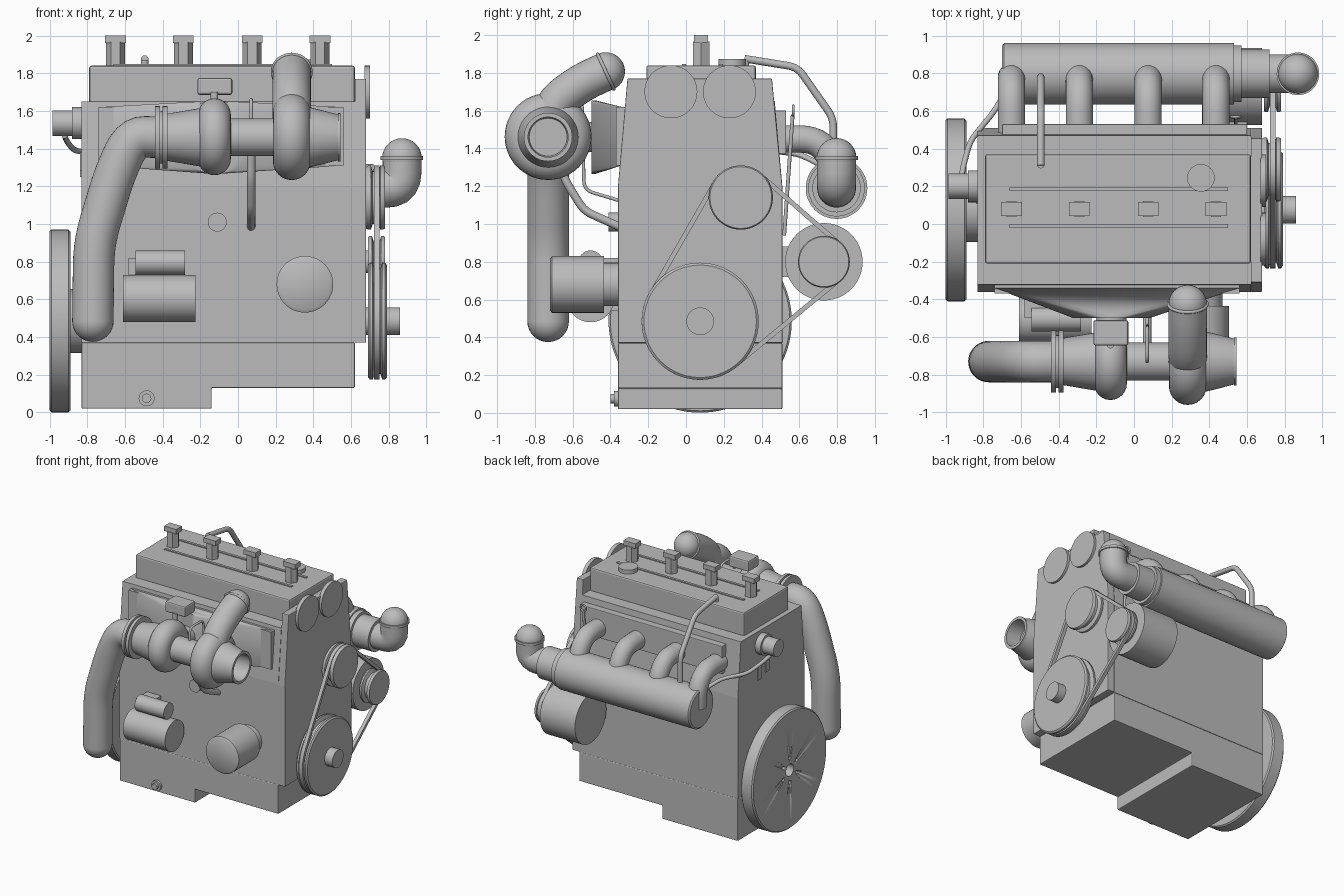
import bpy, bmesh, math
from mathutils import Vector

cube = bpy.data.objects.get("Cube")
if cube:
    bpy.data.objects.remove(cube, do_unlink=True)

metal = bpy.data.materials.new("engine_grey")
metal.use_nodes = True
grey = (0.5, 0.5, 0.5, 1)
metal.diffuse_color = grey
metal.node_tree.nodes["Principled BSDF"].inputs["Base Color"].default_value = grey


def finish(bm, name, smooth=True, bevel=0):
    bmesh.ops.recalc_face_normals(bm, faces=bm.faces)
    if bevel:
        bmesh.ops.bevel(bm, geom=bm.edges[:], offset=bevel, segments=2, affect='EDGES', profile=0.5)
    mesh = bpy.data.meshes.new(name)
    bm.to_mesh(mesh)
    bm.free()
    ob = bpy.data.objects.new(name, mesh)
    bpy.context.collection.objects.link(ob)
    mesh.materials.append(metal)
    if smooth:
        bpy.ops.object.select_all(action='DESELECT')
        ob.select_set(True)
        bpy.context.view_layer.objects.active = ob
        bpy.ops.object.shade_smooth_by_angle(angle=math.radians(35))
    return ob


def prism(name, outline, place, lo, hi, bevel=0):
    """Extrude a 2D outline from lo to hi; place maps (u, v, depth) to 3D."""
    bm = bmesh.new()
    rings = [[bm.verts.new(place(u, v, d)) for u, v in outline] for d in (lo, hi)]
    for ring in rings:
        bm.faces.new(ring)
    for i in range(len(outline)):
        j = (i + 1) % len(outline)
        bm.faces.new((rings[0][i], rings[0][j], rings[1][j], rings[1][i]))
    return finish(bm, name, False, bevel)


def along_x(y, z, x):
    return (x, y, z)


def along_y(x, z, y):
    return (x, y, z)


def box(name, x, y, z, bevel=0):
    corners = [(y[0], z[0]), (y[1], z[0]), (y[1], z[1]), (y[0], z[1])]
    return prism(name, corners, along_x, *x, bevel)


def lathe(name, axis, centre, profile, sides=48, closed=False):
    """Revolve (position along axis, radius) points; zero radius closes the end."""
    c = Vector(centre)
    a = Vector([float(axis == k) for k in 'xyz'])
    u = Vector((0, 0, 1)) if axis != 'z' else Vector((1, 0, 0))
    v = a.cross(u)
    bm = bmesh.new()
    rings = []
    for t, r in profile:
        ring = []
        for i in range(sides):
            ang = 2 * math.pi * i / sides
            ring.append(bm.verts.new(c + a * t + (u * math.cos(ang) + v * math.sin(ang)) * r))
        rings.append(ring)
    pairs = list(zip(rings, rings[1:]))
    if closed:
        pairs.append((rings[-1], rings[0]))
    else:
        bm.faces.new(rings[0])
        bm.faces.new(rings[-1])
    for p, q in pairs:
        for i in range(sides):
            j = (i + 1) % sides
            bm.faces.new((p[i], p[j], q[j], q[i]))
    return finish(bm, name)


def cyl(name, axis, centre, lo, hi, r, sides=48):
    return lathe(name, axis, centre, [(lo, r), (hi, r)], sides)


def torus(name, axis, centre, major, minor):
    ring = [2 * math.pi * i / 24 for i in range(24)]
    prof = [(minor * math.sin(t), major + minor * math.cos(t)) for t in ring]
    return lathe(name, axis, centre, prof, 48, True)


def ball(name, centre, r):
    bm = bmesh.new()
    bmesh.ops.create_uvsphere(bm, u_segments=32, v_segments=16, radius=r)
    bmesh.ops.translate(bm, verts=bm.verts, vec=centre)
    return finish(bm, name)


def tube(name, points, r, bend=0.05, sides=20):
    """Round pipe through points with rounded corners, swept with a steady frame."""
    pts = [Vector(p) for p in points]
    path = [pts[0]]
    for a, b, c in zip(pts, pts[1:], pts[2:]):
        p = b + (a - b).normalized() * min(bend, (a - b).length * 0.48)
        q = b + (c - b).normalized() * min(bend, (c - b).length * 0.48)
        path += [p.lerp(b, t).lerp(b.lerp(q, t), t) for t in (0, 0.2, 0.4, 0.6, 0.8, 1)]
    path.append(pts[-1])
    bm = bmesh.new()
    rings, side = [], None
    for i, p in enumerate(path):
        d = (path[min(i + 1, len(path) - 1)] - path[max(i - 1, 0)]).normalized()
        side = (side - d * side.dot(d)).normalized() if side else d.orthogonal().normalized()
        up = d.cross(side)
        angles = [2 * math.pi * k / sides for k in range(sides)]
        rings.append([bm.verts.new(p + (side * math.cos(t) + up * math.sin(t)) * r) for t in angles])
    for p, q in zip(rings, rings[1:]):
        for i in range(sides):
            j = (i + 1) % sides
            bm.faces.new((p[i], p[j], q[j], q[i]))
    bm.faces.new(rings[0])
    bm.faces.new(rings[-1])
    return finish(bm, name)


# Block, head, sump and end cover
taper = [(-0.36, 0.37), (0.51, 0.37), (0.51, 1.2), (0.47, 1.65), (-0.32, 1.65), (-0.36, 1.2)]
prism("engine_block", taper, along_x, -0.83, 0.62)
sump = [(-0.83, 0.02), (-0.14, 0.02), (-0.14, 0.13), (0.62, 0.13), (0.62, 0.37), (-0.83, 0.37)]
prism("oil_sump", sump, along_y, -0.36, 0.51, 0.006)
cover = [(-0.36, 0.37), (0.51, 0.37), (0.51, 1.2), (0.455, 1.77), (-0.31, 1.77), (-0.36, 1.2)]
prism("timing_cover", cover, along_x, 0.62, 0.68, 0.005)
box("valve_cover", (-0.79, 0.62), (-0.21, 0.37), (1.64, 1.84), 0.012)
for y in (-0.01, 0.185):
    box("cover_rib", (-0.66, 0.5), (y - 0.01, y + 0.01), (1.83, 1.848))
cyl("oil_cap", 'z', (0.355, 0.245, 0), 1.83, 1.873, 0.073)
for y in (-0.08, 0.23):
    cyl("cam_cap", 'x', (0, y, 1.70), 0.67, 0.7, 0.14)

# Ignition plugs and rear intake runners, one set per cylinder
for x in (-0.65, -0.29, 0.075, 0.435):
    cyl("plug_stem", 'z', (x, 0.08, 0), 1.83, 1.965, 0.05, 6)
    box("plug_cap", (x - 0.055, x + 0.055), (0.043, 0.117), (1.96, 2.0))
    tube("intake_runner", [(x, 0.48, 1.45), (x, 0.69, 1.45), (x, 0.78, 1.34), (x, 0.78, 1.19)], 0.073, 0.09)

# Intake plenum with throttle neck and elbow
box("intake_flange", (-0.7, 0.6), (0.46, 0.53), (1.37, 1.6), 0.005)
plenum = [(-0.7, 0.15), (-0.69, 0.163), (0.53, 0.163), (0.53, 0.15), (0.57, 0.15),
          (0.57, 0.128), (0.72, 0.128), (0.72, 0.1)]
lathe("intake_plenum", 'x', (0, 0.797, 1.19), plenum)
tube("intake_elbow", [(0.7, 0.797, 1.19), (0.87, 0.797, 1.19), (0.87, 0.797, 1.35)], 0.103, 0.12, 32)
cyl("elbow_rim", 'z', (0.87, 0.797, 0), 1.34, 1.36, 0.113)
ball("elbow_end", (0.87, 0.797, 1.35), 0.105)

# Flywheel with hub bore and bolt holes
wheel = [(-1, 0.05), (-1, 0.475), (-0.99, 0.485), (-0.9, 0.485), (-0.89, 0.475), (-0.89, 0.05)]
flywheel = lathe("flywheel", 'x', (0, 0.075, 0.486), wheel, 96, True)
for i in range(6):
    t = i * math.pi / 3
    hole = cyl("bolt_hole_cutter", 'x', (0, 0.075 + 0.1 * math.sin(t), 0.486 + 0.1 * math.cos(t)), -1.1, -0.96, 0.014, 16)
    hole.hide_render = True
    hole.hide_set(True)
    cut = flywheel.modifiers.new("bolt_hole", 'BOOLEAN')
    cut.operation, cut.object, cut.solver = 'DIFFERENCE', hole, 'EXACT'
cyl("crank_flange", 'x', (0, 0.075, 0.486), -0.9, -0.82, 0.17)

# Grooved pulleys, belt and alternator
belt_circles = []
for name, y, z, r, lo, hi in (("crank_pulley", 0.075, 0.485, 0.31, 0.69, 0.79),
                              ("water_pump_pulley", 0.29, 1.14, 0.17, 0.68, 0.78),
                              ("alternator_pulley", 0.73, 0.80, 0.137, 0.69, 0.78)):
    mid = (lo + hi) / 2
    groove = [(lo, r * 0.96), (lo + 0.01, r), (mid - 0.025, r), (mid - 0.015, r - 0.03),
              (mid + 0.015, r - 0.03), (mid + 0.025, r), (hi - 0.01, r), (hi, r * 0.96)]
    lathe(name, 'x', (0, y, z), groove, 64)
    belt_circles.append((y, z, r - 0.025))
cyl("crank_hub", 'x', (0, 0.075, 0.485), 0.62, 0.86, 0.073)
cyl("water_pump_hub", 'x', (0, 0.29, 1.14), 0.62, 0.7, 0.1)
cyl("alternator_shaft", 'x', (0, 0.73, 0.8), 0.6, 0.72, 0.06)
cyl("alternator_body", 'x', (0, 0.73, 0.8), 0.36, 0.68, 0.205)
box("alternator_mount", (0.42, 0.6), (0.48, 0.62), (0.72, 0.88))
bm = bmesh.new()
loops = []
for i in range(128):
    t = 2 * math.pi * i / 128
    n = (math.cos(t), math.sin(t))
    y, z, r = max(belt_circles, key=lambda c: c[0] * n[0] + c[1] * n[1] + c[2])
    loops.append([bm.verts.new((x, y + (r + h) * n[0], z + (r + h) * n[1]))
                  for x, h in ((0.722, 0), (0.752, 0), (0.752, 0.025), (0.722, 0.025))])
for a, b in zip(loops, loops[1:] + loops[:1]):
    for k in range(4):
        bm.faces.new((a[k], a[k - 1], b[k - 1], b[k]))
finish(bm, "drive_belt")

# Exhaust manifold blending from a long flange to a round outlet
box("manifold_flange", (-0.74, 0.56), (-0.37, -0.3), (1.31, 1.62))
bm = bmesh.new()
for x in (-0.74, 0.56):
    for z in (1.31, 1.62):
        bm.verts.new((x, -0.34, z))
for i in range(48):
    t = 2 * math.pi * i / 48
    for y in (-0.48, -0.5):
        bm.verts.new((-0.12 + 0.2 * math.cos(t), y, 1.46 + 0.195 * math.sin(t)))
bmesh.ops.convex_hull(bm, input=bm.verts[:])
finish(bm, "exhaust_manifold")
cyl("manifold_neck", 'y', (-0.12, 0, 1.46), -0.66, -0.48, 0.08)

# Turbocharger: two scrolls on a shared shaft
hub = (0, -0.73, 1.46)
torus("turbine_scroll", 'x', (-0.125, -0.73, 1.463), 0.117, 0.087)
torus("compressor_scroll", 'x', (0.285, -0.73, 1.463), 0.13, 0.1)
cyl("turbo_shaft", 'x', hub, -0.2, 0.3, 0.1)
turbine_neck = [(-0.44, 0.165), (-0.415, 0.165), (-0.415, 0.14), (-0.4, 0.14), (-0.4, 0.165),
                (-0.375, 0.165), (-0.375, 0.125), (-0.17, 0.16), (-0.12, 0.1)]
lathe("turbine_outlet", 'x', hub, turbine_neck)
inlet = [(0.25, 0.1), (0.33, 0.165), (0.38, 0.16), (0.53, 0.122), (0.53, 0.128), (0.545, 0.128),
         (0.545, 0.106), (0.5, 0.106), (0.42, 0.1)]
lathe("compressor_inlet", 'x', hub, inlet)
tube("compressor_outlet", [(0.285, -0.74, 1.5), (0.285, -0.7, 1.64), (0.285, -0.56, 1.745), (0.285, -0.42, 1.81)], 0.102, 0.1, 32)
rim = torus("outlet_rim", 'z', (0, 0, 0), 0.102, 0.009)
rim.location = (0.285, -0.425, 1.807)
rim.rotation_euler.x = math.radians(-65)
ball("outlet_end", (0.285, -0.425, 1.807), 0.102)
box("actuator_box", (-0.215, -0.03), (-0.645, -0.51), (1.685, 1.775), 0.012)
cyl("actuator_neck", 'z', (-0.125, -0.64, 0), 1.6, 1.7, 0.02)
tube("exhaust_pipe", [(-0.42, -0.73, 1.46), (-0.56, -0.73, 1.465), (-0.65, -0.73, 1.28),
                      (-0.765, -0.73, 0.9), (-0.77, -0.73, 0.485)], 0.11, 0.12, 32)
ball("exhaust_end", (-0.77, -0.73, 0.485), 0.11)

# Oil and coolant lines
tube("oil_drain_line", [(0.07, -0.68, 1.42), (0.07, -0.645, 1.24), (0.07, -0.54, 1.07), (0.07, -0.34, 0.98)], 0.022)
tube("oil_feed_line", [(0.07, -0.73, 1.5), (0.07, -0.73, 1.66), (0.07, -0.55, 1.66), (0.07, -0.54, 1.18), (0.07, -0.34, 1.12)], 0.009)
tube("breather_line", [(-0.495, 0.31, 1.875), (-0.495, 0.59, 1.83), (-0.495, 0.78, 1.56), (-0.495, 0.78, 1.3)], 0.02)
tube("breather_foot", [(-0.495, 0.315, 1.87), (-0.495, 0.315, 1.8)], 0.02)
tube("dipstick", [(0.54, 0.52, 0.94), (0.54, 0.565, 1.58)], 0.01)
torus("dipstick_ring", 'y', (0.54, 0.568, 1.6), 0.025, 0.007)

# Left end fittings
sensor = [(-0.985, 0.068), (-0.88, 0.068), (-0.88, 0.085), (-0.83, 0.085), (-0.81, 0.085)]
lathe("coolant_sensor", 'x', (0, 0.2, 1.535), sensor)
tube("coolant_line", [(-0.92, 0.2, 1.47), (-0.91, 0.29, 1.44), (-0.87, 0.44, 1.39), (-0.74, 0.6, 1.37), (-0.66, 0.74, 1.3)], 0.015)
for y, z in ((0.13, 1.33), (0.23, 1.3)):
    box("end_plate", (-0.838, -0.82), (y - 0.025, y + 0.025), (z - 0.05, z + 0.05))

# Front accessories: filter, starter, sender and drain plug
oil_filter = [(-0.72, 0.135), (-0.71, 0.15), (-0.435, 0.15), (-0.435, 0.115), (-0.34, 0.115)]
lathe("oil_filter", 'y', (0.355, 0, 0.68), oil_filter)
cyl("starter_motor", 'x', (0, -0.505, 0.605), -0.61, -0.225, 0.125)
cyl("starter_solenoid", 'x', (0, -0.505, 0.795), -0.545, -0.28, 0.065)
box("starter_mount", (-0.58, -0.45), (-0.5, -0.34), (0.54, 0.82))
cyl("oil_sender", 'y', (-0.11, 0, 1.01), -0.41, -0.34, 0.05)
lathe("drain_plug", 'y', (-0.485, 0, 0.075), [(-0.4, 0.025), (-0.38, 0.025), (-0.38, 0.042), (-0.34, 0.042)], 24)
